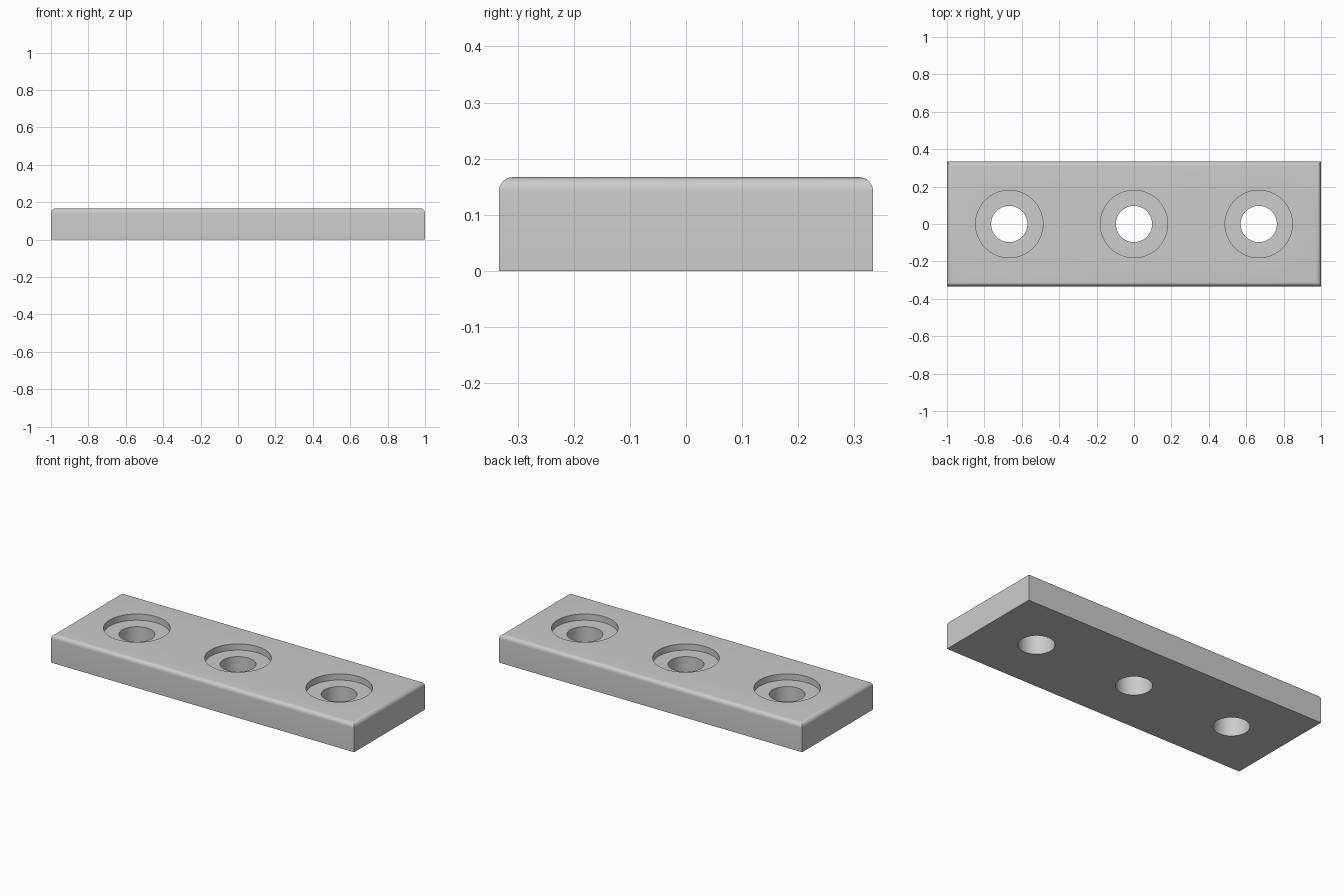
import bpy, bmesh

LENGTH, WIDTH, HEIGHT = 2.0, 0.667, 0.167
ROUND = 0.025
HOLE_RADIUS, RECESS_RADIUS, RECESS_DEPTH = 0.097, 0.18, 0.037
HOLE_SPACING = 0.667

default = bpy.data.objects.get("Cube")
if default:
    bpy.data.objects.remove(default, do_unlink=True)

grey = bpy.data.materials.new("plain grey")
grey.use_nodes = True
colour = (0.604, 0.604, 0.604, 1)
grey.diffuse_color = colour
grey.node_tree.nodes["Principled BSDF"].inputs["Base Color"].default_value = colour


def add_object(name, bm):
    mesh = bpy.data.meshes.new(name)
    bm.to_mesh(mesh)
    bm.free()
    mesh.materials.append(grey)
    obj = bpy.data.objects.new(name, mesh)
    bpy.context.collection.objects.link(obj)
    return obj


def add_cutter(name, x, radius, bottom, top):
    bm = bmesh.new()
    bmesh.ops.create_cone(bm, cap_ends=True, segments=64, radius1=radius,
                          radius2=radius, depth=top - bottom)
    bmesh.ops.translate(bm, verts=bm.verts, vec=(x, 0, (top + bottom) / 2))
    cutter = add_object(name, bm)
    cutter.hide_render = True
    return cutter


# Plate with rounded top edges and sharp upright corners
bm = bmesh.new()
bmesh.ops.create_cube(bm, size=1)
bmesh.ops.scale(bm, verts=bm.verts, vec=(LENGTH, WIDTH, HEIGHT))
bmesh.ops.translate(bm, verts=bm.verts, vec=(0, 0, HEIGHT / 2))
rim = [e for e in bm.edges if all(v.co.z > HEIGHT / 2 for v in e.verts)]
bmesh.ops.bevel(bm, geom=rim, offset=ROUND, segments=8, profile=0.5, affect='EDGES')
plate = add_object("mounting_plate", bm)

# Three through holes, each with a shallow round recess on top
cutters = []
for x in (-HOLE_SPACING, 0, HOLE_SPACING):
    cutters.append(add_cutter("recess_cutter", x, RECESS_RADIUS,
                              HEIGHT - RECESS_DEPTH, HEIGHT + 0.1))
    cutters.append(add_cutter("hole_cutter", x, HOLE_RADIUS, -0.1, HEIGHT + 0.05))

bpy.ops.object.select_all(action='DESELECT')
bpy.context.view_layer.objects.active = plate
plate.select_set(True)
for cutter in cutters:
    cut = plate.modifiers.new("cut", 'BOOLEAN')
    cut.operation = 'DIFFERENCE'
    cut.solver = 'EXACT'
    cut.object = cutter
    bpy.ops.object.modifier_apply(modifier=cut.name)
for cutter in cutters:
    bpy.data.objects.remove(cutter, do_unlink=True)

bpy.ops.object.shade_smooth_by_angle(angle=0.52)
